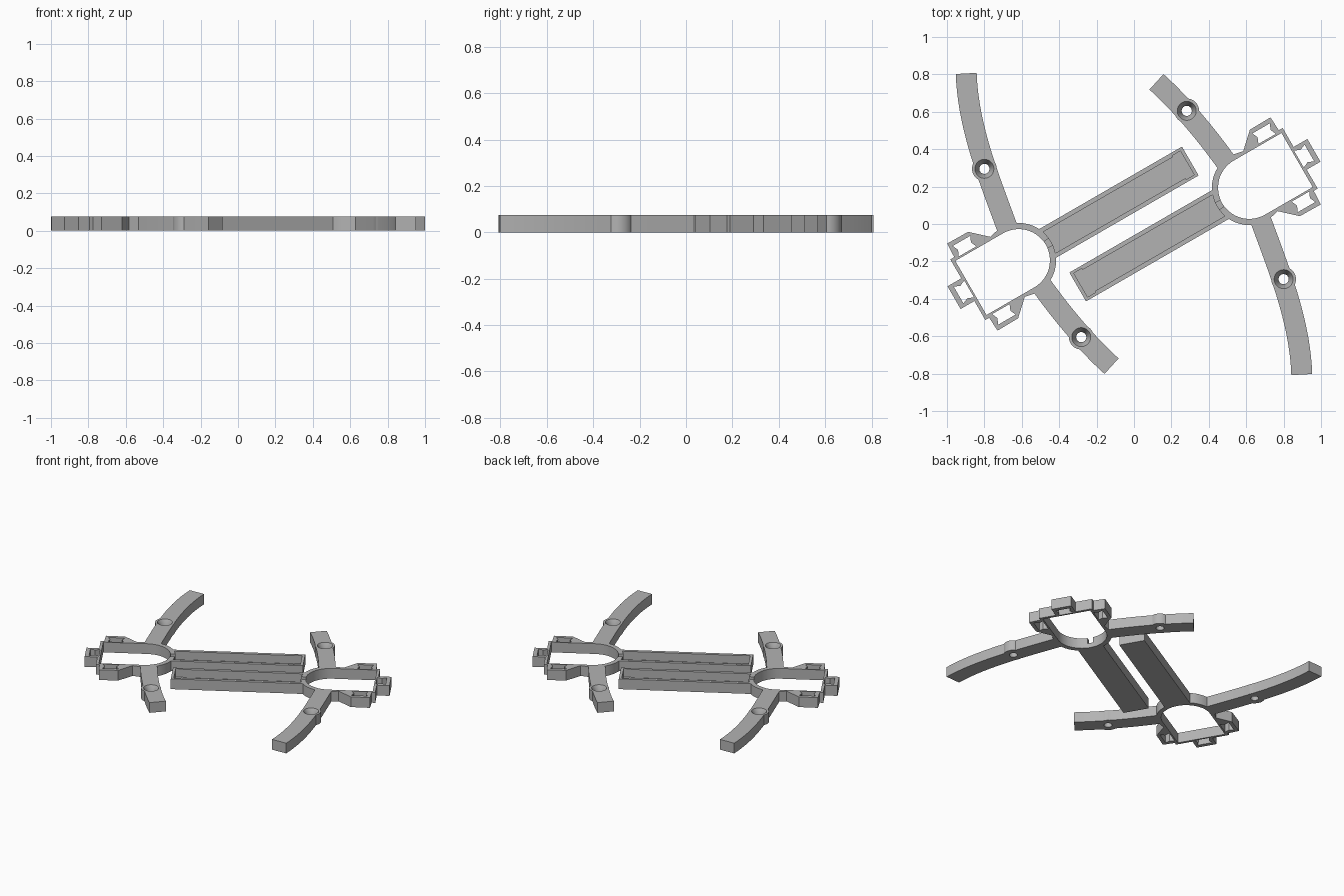
import bpy, bmesh, math
from mathutils import Vector, geometry

if "Cube" in bpy.data.objects:
    bpy.data.objects.remove(bpy.data.objects["Cube"])

H = 0.075                                   # plate thickness
CU, CV, R_HOLE, R_RING = 0.631, -0.14, 0.167, 0.2
U = Vector((math.cos(math.pi / 6), 0.5))    # axis along the trays
V = Vector((-U.y, U.x))

grey = bpy.data.materials.new("light_grey")
grey.use_nodes = True
grey.diffuse_color = (0.45, 0.45, 0.45, 1)
grey.node_tree.nodes["Principled BSDF"].inputs["Base Color"].default_value = grey.diffuse_color


def to_object(name, bm):
    bmesh.ops.recalc_face_normals(bm, faces=bm.faces)
    mesh = bpy.data.meshes.new(name)
    bm.to_mesh(mesh)
    bm.free()
    mesh.materials.append(grey)
    obj = bpy.data.objects.new(name, mesh)
    bpy.context.collection.objects.link(obj)
    return obj


def prism(name, points, z0=0.0, z1=H):
    bm = bmesh.new()
    face = bm.faces.new([bm.verts.new((p[0], p[1], z0)) for p in points])
    top = bmesh.ops.extrude_face_region(bm, geom=[face])["geom"]
    bmesh.ops.translate(bm, vec=(0, 0, z1 - z0),
                        verts=[g for g in top if isinstance(g, bmesh.types.BMVert)])
    return to_object(name, bm)


def tilted(points):
    return [U * u + V * v for u, v in points]


def cone(name, centre, r0, r1, z0, z1):
    bm = bmesh.new()
    bmesh.ops.create_cone(bm, cap_ends=True, segments=40, radius1=r0, radius2=r1, depth=z1 - z0)
    bmesh.ops.translate(bm, verts=bm.verts, vec=(*centre, (z0 + z1) / 2))
    return to_object(name, bm)


def combine(target, tool, operation):
    mod = target.modifiers.new("join", "BOOLEAN")
    mod.operation, mod.solver, mod.object = operation, "EXACT", tool
    bpy.context.view_layer.objects.active = target
    bpy.ops.object.modifier_apply(modifier=mod.name)
    bpy.data.objects.remove(tool)


def box(name, u0, u1, v0, v1, z0, z1):
    return prism(name, tilted([(u0, v0), (u1, v0), (u1, v1), (u0, v1)]), z0, z1)


def half_circle(radius):
    return [(CU + radius * math.cos(a), CV + radius * math.sin(a))
            for a in (math.pi * (0.5 + i / 28) for i in range(29))]


def arm(name, start, h1, h2, end):
    path = [Vector(p[:2]) for p in geometry.interpolate_bezier(
        *[Vector((*p, 0)) for p in (start, h1, h2, end)], 20)]
    left, right = [], []
    for i, p in enumerate(path):
        d = (path[min(i + 1, len(path) - 1)] - path[max(i - 1, 0)]).normalized()
        side = Vector((-d.y, d.x)) * 0.056
        left.append(p + side)
        right.append(p - side)
    return prism(name, left + right[::-1])


def pinched(u0, u1, v0, v1, along_u):
    # rectangular slot whose two opposite ends bow inward
    um, vm, b = (u0 + u1) / 2, (v0 + v1) / 2, 0.014
    if along_u:
        return [(u0, v0), (u1, v0), (u1 - b, vm), (u1, v1), (u0, v1), (u0 + b, vm)]
    return [(u0, v0), (um, v0 + b), (u1, v0), (u1, v1), (um, v1 - b), (u0, v1)]


# Open tray with a wider pocket at its closed end
frame = box("right_frame", -0.429, CU - 0.1, CV - 0.09, CV + 0.088, 0, H)
combine(frame, box("tray_recess", -0.38, CU, CV - 0.066, CV + 0.065, 0.015, H + 0.1), "DIFFERENCE")
combine(frame, box("tray_pocket", -0.41, -0.36, CV - 0.074, CV + 0.073, 0.015, H + 0.1), "DIFFERENCE")

# Motor bracket outline: half defined, then mirrored across its axis
side = [(0.70, 0.185), (0.789, 0.267), (0.917, 0.269), (0.921, 0.187),
        (0.945, 0.187), (0.945, 0.07), (1.03, 0.07)]
outline = half_circle(R_RING)
outline += [(u, CV - w) for u, w in side] + [(u, CV + w) for u, w in side[::-1]]
combine(frame, prism("bracket", tilted(outline)), "UNION")

# Curved arms with round screw bosses
combine(frame, arm("long_arm", (0.897, -0.805), (0.887, -0.50), (0.76, -0.21), (0.66, 0.07)), "UNION")
combine(frame, arm("short_arm", (0.12, 0.76), (0.26, 0.635), (0.42, 0.44), (0.535, 0.27)), "UNION")
bosses = [(0.80, -0.295), (0.282, 0.605)]
for c in bosses:
    combine(frame, cone("boss", c, 0.066, 0.066, 0, H), "UNION")
for c in bosses:
    combine(frame, cone("screw_hole", c, 0.027, 0.027, -0.1, H + 0.1), "DIFFERENCE")
    combine(frame, cone("countersink", c, 0.027, 0.051, 0.03, H + 0.0005), "DIFFERENCE")

# Bracket opening, clip slots and wire notch
opening = half_circle(R_HOLE) + [(0.926, CV - R_HOLE), (0.926, CV + R_HOLE)]
combine(frame, prism("opening", tilted(opening), -0.1, H + 0.1), "DIFFERENCE")
slots = [pinched(0.79, 0.898, CV + 0.178, CV + 0.243, True),
         pinched(0.79, 0.898, CV - 0.243, CV - 0.178, True),
         pinched(0.937, 1.002, CV - 0.052, CV + 0.052, False)]
for s in slots:
    combine(frame, prism("slot", tilted(s), -0.1, H + 0.1), "DIFFERENCE")
combine(frame, box("wire_notch", CU - 0.23, CU - 0.1, CV - 0.02, CV + 0.02, 0.035, H + 0.1), "DIFFERENCE")

# Smooth curved walls, keep hard edges
bpy.ops.object.select_all(action="DESELECT")
frame.select_set(True)
bpy.context.view_layer.objects.active = frame
bpy.ops.object.shade_smooth_by_angle(angle=math.radians(30))

# Second identical frame, turned half a revolution
other = frame.copy()
other.data = frame.data.copy()
other.name = "left_frame"
other.rotation_euler.z = math.pi
bpy.context.collection.objects.link(other)
